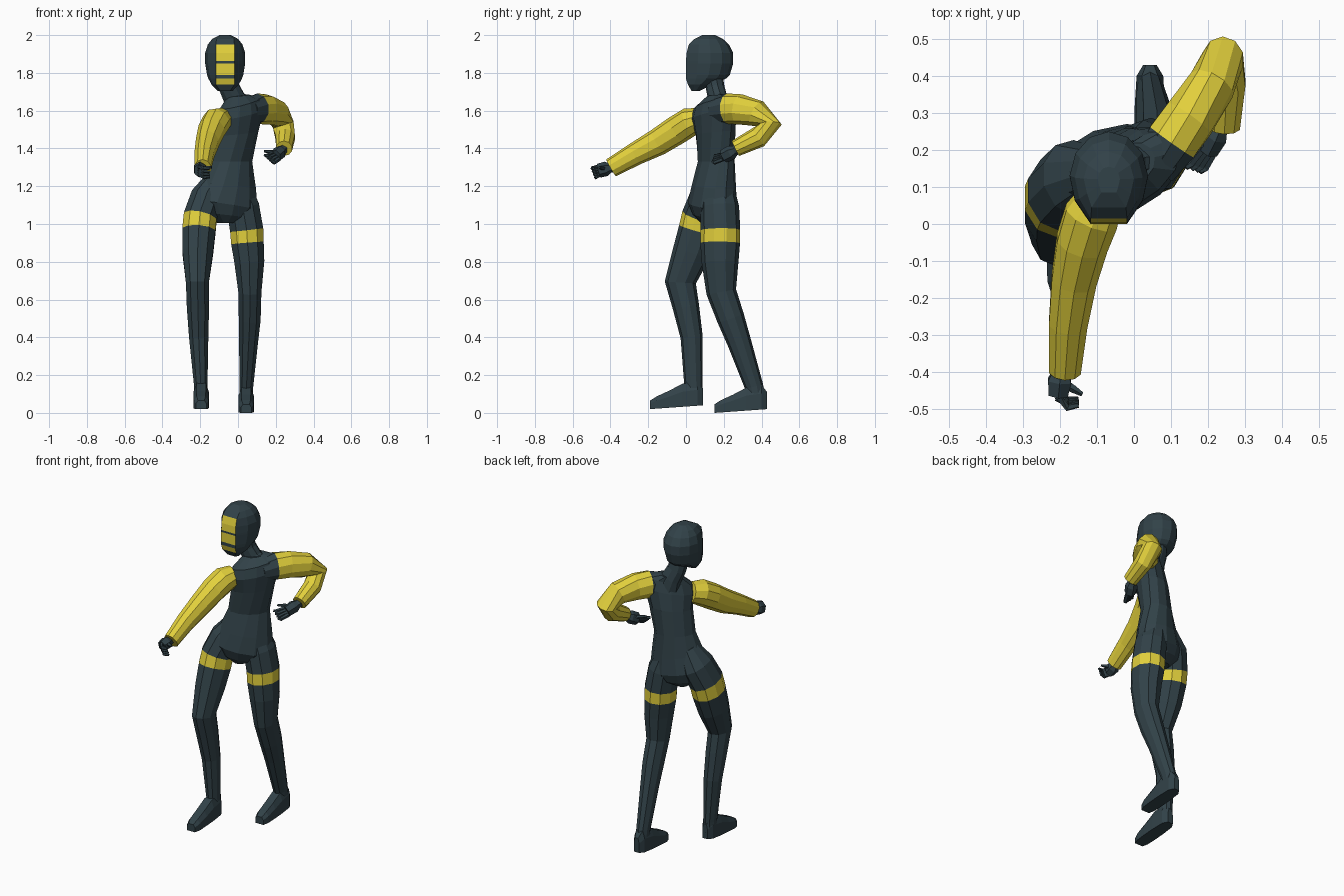
import bpy, bmesh, math
from mathutils import Vector


def material(name, rgb):
    m = bpy.data.materials.new(name)
    m.diffuse_color = (*rgb, 1)
    return m


DARK = material("dark slate", (0.031, 0.054, 0.065))
YELLOW = material("yellow", (0.76, 0.63, 0.045))


def skin(name, rings, yellow=lambda seg, side: False):
    """Flat-shaded skin over rings of equal length; rule picks yellow faces."""
    n = len(rings[0])
    verts = [v for r in rings for v in r]
    faces, mats = [], []
    for s in range(len(rings) - 1):
        for i in range(n):
            j = (i + 1) % n
            faces.append((s * n + i, s * n + j, (s + 1) * n + j, (s + 1) * n + i))
            mats.append(int(yellow(s, i)))
    faces.append(tuple(range(n))[::-1])
    faces.append(tuple(range(len(verts) - n, len(verts))))
    mats += [int(yellow(0, -1)), int(yellow(len(rings) - 2, -1))]
    me = bpy.data.meshes.new(name)
    me.from_pydata(verts, [], faces)
    me.materials.append(DARK)
    me.materials.append(YELLOW)
    me.polygons.foreach_set("material_index", mats)
    bm = bmesh.new()
    bm.from_mesh(me)
    bmesh.ops.recalc_face_normals(bm, faces=bm.faces)
    bm.to_mesh(me)
    bm.free()
    ob = bpy.data.objects.new(name, me)
    bpy.context.collection.objects.link(ob)
    return ob


def limb(name, path, n=10, yellow=lambda seg, side: False):
    """Tube through (x, y, z, rx, ry) points, rings square to the path."""
    pts = [Vector(p[:3]) for p in path]
    rings = []
    for k, p in enumerate(path):
        t = Vector()
        if k > 0:
            t += (pts[k] - pts[k - 1]).normalized()
        if k < len(pts) - 1:
            t += (pts[k + 1] - pts[k]).normalized()
        t.normalize()
        ref = Vector((1, 0, 0)) if abs(t.x) < 0.9 else Vector((0, 0, 1))
        u = (ref - t * t.dot(ref)).normalized()
        v = t.cross(u)
        rx, ry = p[3], p[-1]
        angs = [2 * math.pi * (i + 0.5) / n for i in range(n)]
        rings.append([pts[k] + u * rx * 1.03 * math.cos(a) + v * ry * 1.03 * math.sin(a) for a in angs])
    return skin(name, rings, yellow)


# Torso: twisted, tilted ellipses (x, y, z, half width, half depth, yaw, tilt)
torso = [(-.075, .135, 1.005, .045, .06, 22, 0), (-.07, .14, 1.045, .13, .1, 22, -.1),
         (-.065, .14, 1.1, .182, .12, 22, -.15), (-.047, .148, 1.2, .152, .108, 25, -.1),
         (-.035, .16, 1.33, .118, .09, 33, 0), (-.005, .157, 1.48, .125, .093, 40, .1),
         (.012, .147, 1.58, .148, .09, 42, .2), (.017, .147, 1.64, .136, .074, 42, .24),
         (.0, .165, 1.68, .06, .052, 42, .1)]
rings = []
for x, y, z, a, b, yaw, tilt in torso:
    c, s = math.cos(math.radians(yaw)), math.sin(math.radians(yaw))
    ring = []
    for i in range(12):
        t = 2 * math.pi * i / 12
        p, q = a * math.cos(t), b * math.sin(t)
        ring.append((x + p * c - q * s, y + p * s + q * c, z + tilt * p))
    rings.append(ring)
skin("torso", rings)

# Neck
limb("neck", [(.012, .17, 1.61, .085, .06), (-.02, .168, 1.665, .058, .05),
              (-.045, .155, 1.72, .055, .048), (-.06, .14, 1.8, .055, .05)])

# Head: level rings (z, front y, back y, half width) with a flat yellow-barred face
head = [(1.703, .03, .07, .038), (1.738, .01, .14, .072), (1.77, .0, .212, .089),
        (1.79, .0, .232, .096), (1.85, .0, .25, .106), (1.862, .0, .25, .106),
        (1.905, .003, .25, .106), (1.95, .015, .228, .092), (1.98, .045, .195, .068),
        (2.0, .085, .155, .03)]
rings = []
for z, f, b, w in head:
    cy, d = (f + b) / 2, (b - f) / 2
    angs = [29, 60, 92, 122, 151, 180, 209, 238, 268, 300, 331]
    ring = []
    for a in angs:
        x = w * math.sin(math.radians(a))
        y = cy - d * math.cos(math.radians(a))
        if a in (29, 331):  # constant-width face panel
            x, y = math.copysign(min(.049, w * .68), x), f
        ring.append((-.068 + x, y, z))
    rings.append(ring)
skin("head", rings, lambda s, i: i == 10 and s in (1, 3, 5, 6))

# Legs with a yellow band round each thigh (third segment)
limb("right_leg", [(-.115, .145, 1.24, .055, .065), (-.163, .125, 1.14, .088, .103),
                   (-.2, .085, 1.035, .09, .106), (-.207, .068, .965, .09, .105),
                   (-.213, .03, .85, .083, .098), (-.215, -.03, .69, .062, .08),
                   (-.212, .0, .56, .06, .068), (-.208, .03, .4, .052, .057),
                   (-.197, .04, .14, .036, .047), (-.197, .043, .07, .035, .046)],
     yellow=lambda s, i: s == 2)
limb("left_leg", [(-.005, .17, 1.2, .07, .08), (.026, .178, 1.09, .088, .1),
                  (.046, .182, .968, .09, .102), (.05, .181, .9, .088, .102),
                  (.06, .18, .8, .081, .095), (.063, .187, .64, .062, .077),
                  (.062, .237, .5, .059, .071), (.056, .28, .38, .051, .062),
                  (.044, .36, .14, .037, .048), (.043, .372, .07, .036, .047)],
     yellow=lambda s, i: s == 2)


# Feet: chamfered box sections from toe to heel
def foot(name, x, y0, z0, rise):
    rings = []
    for d, w, h in [(0, .028, .045), (.035, .039, .065), (.1, .041, .09),
                    (.17, .041, .122), (.25, .036, .13), (.28, .018, .09)]:
        z = z0 + rise * d / .28
        y = y0 + d
        rings.append([(x - w, y, z), (x + w, y, z), (x + w, y, z + h * .65),
                      (x + w * .6, y, z + h), (x - w * .6, y, z + h), (x - w, y, z + h * .65)])
    skin(name, rings)


foot("right_foot", -.195, -.19, .02, .02)
foot("left_foot", .043, .15, .0, .02)

# Sleeves; the first stretch of the left one is the dark shoulder
limb("right_sleeve", [(-.085, .075, 1.555, .06), (-.115, .02, 1.54, .075),
                      (-.14, -.05, 1.497, .071, .075), (-.162, -.15, 1.433, .062, .07),
                      (-.178, -.27, 1.37, .053, .059), (-.187, -.397, 1.297, .044, .05)],
     yellow=lambda s, i: True)
limb("left_sleeve", [(.055, .15, 1.6, .06, .065), (.102, .222, 1.61, .073, .079),
                     (.15, .285, 1.607, .071, .078), (.21, .375, 1.585, .063, .07),
                     (.24, .445, 1.525, .058, .06), (.25, .38, 1.458, .052, .055),
                     (.244, .262, 1.4, .043)], yellow=lambda s, i: s > 0)


# Hands: wrist and palm tube, four curled fingers and a thumb
def hand(name, wrist, knuckle, tip, spread, thumb):
    w, k, t, sp = Vector(wrist), Vector(knuckle), Vector(tip), Vector(spread)
    m = (w + k) / 2
    limb(name + "_palm", [(*w, .028), (*w.lerp(m, .5), .026), (*m, .035, .038), (*k, .029, .036)], 6)
    for i in range(4):
        o = sp * (i - 1.5)
        mid = k.lerp(t, .5) + (k - w) * .2
        limb(f"{name}_finger_{i + 1}", [(*(k + o * .8), .012), (*(mid + o), .011),
                                        (*(t + o * (1.1 - .1 * i)), .007)], 5)
    limb(name + "_thumb", [(*m, .014), (*m.lerp(Vector(thumb), .6), .011), (*thumb, .006)], 5)


hand("right_hand", (-.197, -.385, 1.302), (-.205, -.462, 1.282), (-.15, -.48, 1.268),
     (.0, .006, -.016), (-.14, -.46, 1.3))
hand("left_hand", (.24, .28, 1.4), (.2, .2, 1.358), (.162, .145, 1.345),
     (.013, -.004, -.012), (.14, .19, 1.385))
